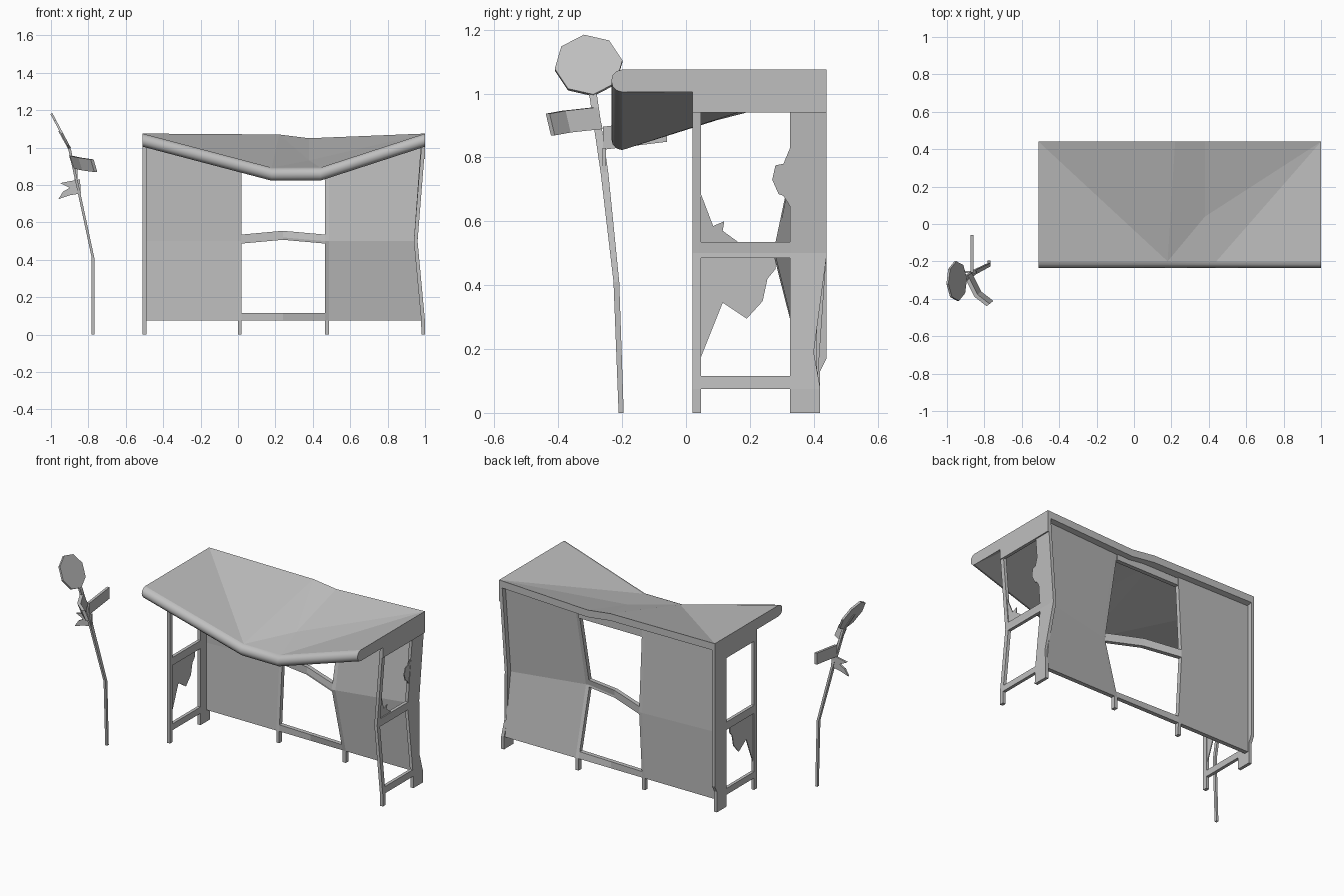
import bpy, bmesh, math
from mathutils import Vector, Matrix

if "Cube" in bpy.data.objects:
    bpy.data.objects.remove(bpy.data.objects["Cube"])

# One worn grey finish
grey = bpy.data.materials.new("weathered grey")
grey.use_nodes = True
colour = (0.52, 0.52, 0.52, 1)
grey.diffuse_color = colour
grey.node_tree.nodes["Principled BSDF"].inputs["Base Color"].default_value = colour


def finish(name, bm):
    bmesh.ops.recalc_face_normals(bm, faces=bm.faces)
    mesh = bpy.data.meshes.new(name)
    bm.to_mesh(mesh)
    bm.free()
    mesh.materials.append(grey)
    ob = bpy.data.objects.new(name, mesh)
    bpy.context.collection.objects.link(ob)
    return ob


def wall_push(x):
    """How far the back wall is pushed in y at mid height."""
    if x < 0.02:
        return 0.03 * max(0, x + 0.49) / 0.51
    if x < 0.465:
        return 0.03 - 0.14 * (x - 0.02) / 0.445
    return -0.11 * max(0, 0.97 - x) / 0.505


def dent(bm):
    """Crumple the frame: end wall pushed in, back wall buckled, rail kinked."""
    for axis, at in ((2, 0.5), (2, 0.075), (0, 0.24)):
        point, normal = Vector(), Vector()
        point[axis], normal[axis] = at, 1
        bmesh.ops.bisect_plane(bm, geom=bm.verts[:] + bm.edges[:] + bm.faces[:],
                               plane_co=point, plane_no=normal)
    for v in bm.verts:
        x, y, z = v.co
        k = max(0, 1 - abs(z - 0.5) / 0.43)
        if x > 0.9:
            v.co.x -= 0.04 * k
        if y > 0.3:
            v.co.y += wall_push(x) * k
        if 0.03 < x < 0.46 and 0.4 < z < 0.6:
            v.co.z += 0.02


def prism(name, outline, x0, x1):
    """Extrude a side outline of (y, z) points along x."""
    bm = bmesh.new()
    face = bm.faces.new([bm.verts.new((x0, y, z)) for y, z in outline])
    ext = bmesh.ops.extrude_face_region(bm, geom=[face], use_keep_orig=True)
    bmesh.ops.translate(bm, vec=(x1 - x0, 0, 0),
                        verts=[g for g in ext["geom"] if isinstance(g, bmesh.types.BMVert)])
    dent(bm)
    return finish(name, bm)


def box(name, x0, x1, y0, y1, z0, z1):
    return prism(name, [(y0, z0), (y1, z0), (y1, z1), (y0, z1)], x0, x1)


def loft(name, rings):
    """Join equal rings of points into a closed solid."""
    bm = bmesh.new()
    rows = [[bm.verts.new(p) for p in ring] for ring in rings]
    n = len(rows[0])
    for a, b in zip(rows, rows[1:]):
        for i in range(n):
            bm.faces.new((a[i], a[(i + 1) % n], b[(i + 1) % n], b[i]))
    bm.faces.new(rows[0])
    bm.faces.new(rows[-1])
    return finish(name, bm)


# Sagging roof sheet, thinner behind the front edge
points = {
    "BL": (-0.51, 0.44, 1.075), "BM": (0.22, 0.44, 1.07), "BD": (0.38, 0.44, 1.05),
    "BR": (1, 0.44, 1.075), "FL": (-0.51, -0.2, 1.075), "F1": (0.18, -0.2, 0.893),
    "F2": (0.44, -0.2, 0.893), "FR": (1, -0.2, 1.075), "K": (0.38, 0.04, 0.932),
}
bm = bmesh.new()
corner = {k: bm.verts.new(p) for k, p in points.items()}
for tri in ("BL FL F1", "BL F1 BM", "BM F1 K", "BM K BD", "BD K BR",
            "K F1 F2", "K F2 BR", "F2 FR BR"):
    bm.faces.new([corner[k] for k in tri.split()])
ext = bmesh.ops.extrude_face_region(bm, geom=bm.faces[:], use_keep_orig=True)
for g in ext["geom"]:
    if isinstance(g, bmesh.types.BMVert):
        g.co.z -= 0.07 if g.co.y < -0.1 else 0.045 if g.co.y > 0.4 else 0.03
finish("roof", bm)

# Rounded front lip following the sag
rings = []
for key in ("FL", "F1", "F2", "FR"):
    x, y, z = points[key]
    rings.append([(x, y - 0.034 * math.sin(a), z - 0.035 + 0.035 * math.cos(a))
                  for a in [math.pi * i / 6 for i in range(7)]])
lip = loft("roof_lip", rings)
bpy.context.view_layer.objects.active = lip
lip.select_set(True)
bpy.ops.object.shade_smooth_by_angle(angle=math.radians(35))
lip.select_set(False)

# End walls: same frame on both ends, rear post profile differs by damage
rear_kinks = {"right": [(0.42, 0.13), (0.44, 0.17)],
              "left": [(0.42, 0.08), (0.4, 0.19), (0.44, 0.49)]}
for side, x0, x1 in (("right", -0.51, -0.49), ("left", 0.98, 1.0)):
    box(side + "_front_post", x0, x1, 0.02, 0.047, 0, 1.0)
    prism(side + "_rear_post", [(0.325, 0), (0.42, 0)] + rear_kinks[side]
          + [(0.44, 1.05), (0.325, 1.05)], x0, x1)
    box(side + "_top_rail", x0, x1, 0.02, 0.44, 0.94, 1.05)
    box(side + "_roof_end", x0, x1, -0.2, 0.02, 1.005, 1.05)
    box(side + "_middle_rail", x0, x1, 0.04, 0.33, 0.485, 0.535)
    box(side + "_bottom_rail", x0, x1, 0.04, 0.33, 0.075, 0.115)

# Broken panes left in the end walls
prism("right_hanging_shard", [(0.045, 0.49), (0.045, 0.17), (0.115, 0.345), (0.19, 0.295),
      (0.24, 0.35), (0.255, 0.42), (0.28, 0.45), (0.28, 0.49)], -0.503, -0.497)
prism("left_front_shard", [(0.045, 0.53), (0.045, 0.69), (0.085, 0.585), (0.12, 0.6),
      (0.115, 0.57), (0.17, 0.53)], 0.987, 0.993)
prism("left_rear_shard", [(0.33, 0.84), (0.305, 0.78), (0.28, 0.775), (0.27, 0.73),
      (0.29, 0.685), (0.305, 0.68), (0.33, 0.64)], 0.987, 0.993)

# Back wall: two filled bays either side of an open one
for name, x0, x1, z0, z1 in (
        ("right_back_panel", -0.495, 0, 0.075, 1.02), ("right_back_post", 0, 0.02, 0, 1.02),
        ("left_back_post", 0.465, 0.487, 0, 1.02), ("left_back_panel", 0.487, 0.985, 0.075, 1.02),
        ("back_bottom_rail", 0.02, 0.465, 0.075, 0.115),
        ("back_middle_rail", 0.02, 0.465, 0.487, 0.535),
        ("back_top_rail", 0.02, 0.465, 0.965, 1.01)):
    box(name, x0, x1, 0.383, 0.41, z0, z1)

# Bent sign pole
pole = [(-0.775, -0.203, 0, 0.008), (-0.775, -0.218, 0.41, 0.009),
        (-0.848, -0.255, 0.75, 0.012), (-0.9, -0.29, 0.99, 0.012),
        (-0.955, -0.31, 1.09, 0.01)]
loft("sign_pole", [[(x + i * 0.007, y + j * r, z) for i, j in
                    ((-1, -1), (1, -1), (1, 1), (-1, 1))] for x, y, z, r in pole])

# Tilted eight-sided sign
bm = bmesh.new()
bmesh.ops.create_cone(bm, cap_ends=True, segments=8, radius1=0.107, radius2=0.107, depth=0.012)
bmesh.ops.transform(bm, verts=bm.verts, matrix=Matrix.Translation((-0.948, -0.305, 1.088))
                    @ Matrix.Rotation(math.radians(62), 4, "Y")
                    @ Matrix.Rotation(math.radians(8), 4, "Z"))
finish("octagon_sign", bm)


def blade(name, path, tall, thick):
    """Bent strip standing on a path; tall and thick are offset vectors."""
    tall, thick = Vector(tall), Vector(thick)
    loft(name, [[Vector(p) + tall * i + thick * j for i, j in
                 ((-1, -1), (1, -1), (1, 1), (-1, 1))] for p in path])


# Bent street blades
blade("front_blade", [(-0.885, -0.275, 0.923), (-0.835, -0.375, 0.912), (-0.77, -0.425, 0.903)],
      (-0.01, -0.008, 0.034), (0.008, 0.006, 0))
blade("rear_blade", [(-0.866, -0.26, 0.86), (-0.866, -0.06, 0.885)],
      (0, 0, 0.036), (0.008, 0, 0))

# Torn blade below
torn = [(-0.845, 0.83), (-0.9, 0.82), (-0.95, 0.81), (-0.9, 0.785), (-0.935, 0.765),
        (-0.96, 0.725), (-0.9, 0.745), (-0.84, 0.755)]
loft("torn_blade", [[(x, y, z) for x, z in torn] for y in (-0.262, -0.25)])
